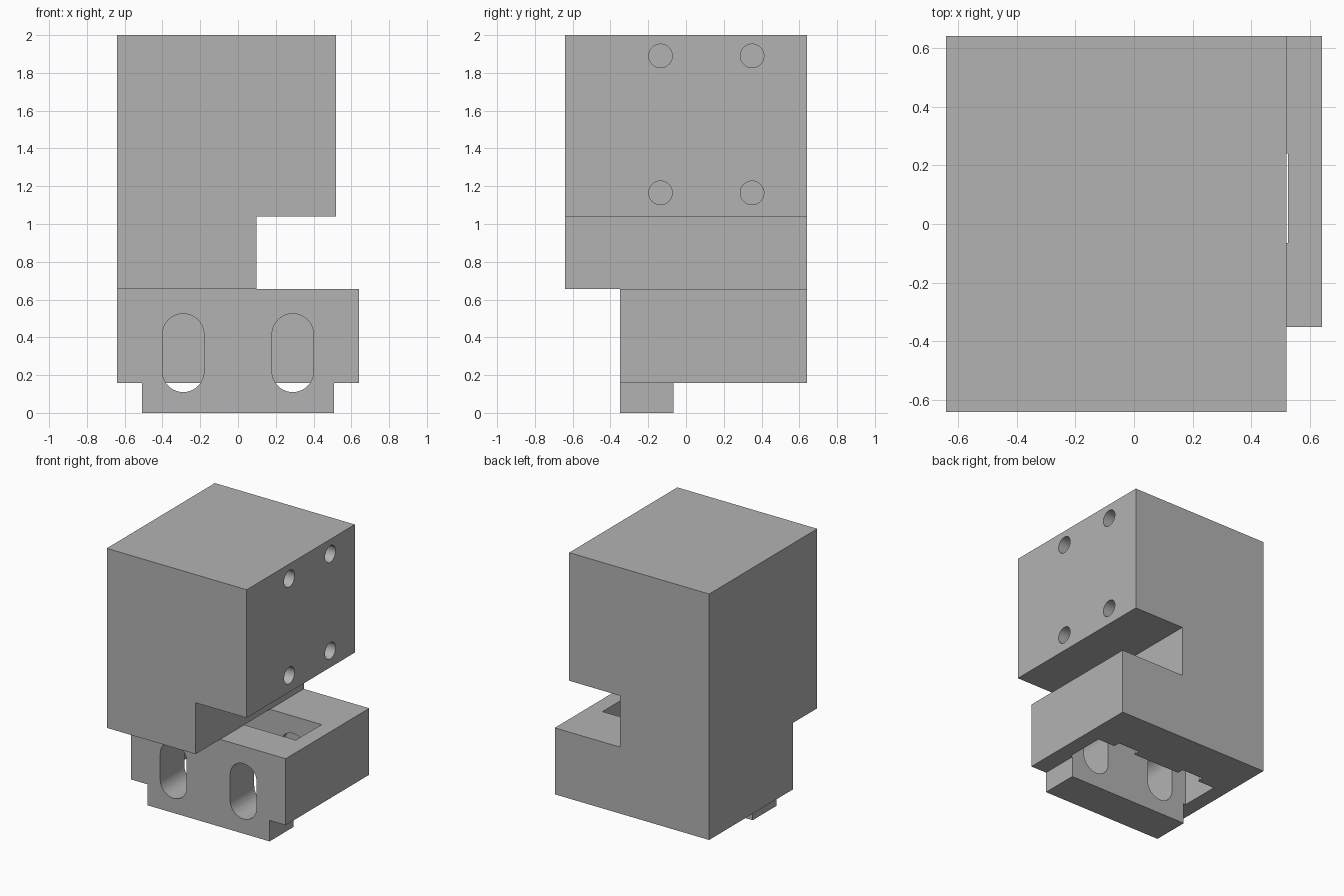
import bpy, bmesh, math
from mathutils import Vector

cube = bpy.data.objects.get("Cube")
if cube:
    bpy.data.objects.remove(cube, do_unlink=True)

grey = bpy.data.materials.new("plain grey")
grey.use_nodes = True
colour = (0.45, 0.45, 0.45, 1)
grey.diffuse_color = colour
grey.node_tree.nodes["Principled BSDF"].inputs["Base Color"].default_value = colour


def prism(name, points, direction):
    """Solid made by pushing a closed outline along a direction."""
    bm = bmesh.new()
    face = bm.faces.new([bm.verts.new(p) for p in points])
    new = bmesh.ops.extrude_face_region(bm, geom=[face])["geom"]
    moved = [g for g in new if isinstance(g, bmesh.types.BMVert)]
    bmesh.ops.translate(bm, vec=Vector(direction), verts=moved)
    bmesh.ops.recalc_face_normals(bm, faces=bm.faces)
    mesh = bpy.data.meshes.new(name)
    bm.to_mesh(mesh)
    bm.free()
    mesh.materials.append(grey)
    obj = bpy.data.objects.new(name, mesh)
    bpy.context.collection.objects.link(obj)
    return obj


def along_y(name, outline, y0, y1):
    return prism(name, [(x, y0, z) for x, z in outline], (0, y1 - y0, 0))


def box(name, x0, x1, y0, y1, z0, z1):
    return along_y(name, [(x0, z0), (x1, z0), (x1, z1), (x0, z1)], y0, y1)


def arc(cx, cz, r, start, end, steps):
    angles = [start + (end - start) * i / steps for i in range(steps + 1)]
    return [(cx + r * math.cos(a), cz + r * math.sin(a)) for a in angles]


def carve(obj, cutters):
    """Subtract each cutter and bake the result."""
    for cutter in cutters:
        cutter.hide_render = True
        mod = obj.modifiers.new("cut", "BOOLEAN")
        mod.operation = "DIFFERENCE"
        mod.solver = "EXACT"
        mod.object = cutter
    graph = bpy.context.evaluated_depsgraph_get()
    baked = bpy.data.meshes.new_from_object(obj.evaluated_get(graph))
    obj.modifiers.clear()
    obj.data = baked


# Main parts
deck, ledge = 0.655, 0.157
housing = along_y("housing", [(-0.64, deck), (0.097, deck), (0.097, 1.04),
                              (0.52, 1.04), (0.52, 2), (-0.64, 2)], -0.64, 0.64)
block = box("mounting_block", -0.64, 0.64, -0.35, 0.64, ledge, deck)
foot = box("foot_plate", -0.507, 0.507, -0.35, -0.065, 0, ledge)

# Blind screw holes in the side of the housing
holes = []
for y in (-0.135, 0.35):
    for z in (1.165, 1.89):
        ring = arc(y, z, 0.0625, 0, math.tau, 32)[:-1]
        holes.append(prism("screw_hole_cutter", [(0.22, a, b) for a, b in ring], (0.5, 0, 0)))
carve(housing, holes)

# Open pocket through the block, and two upright slots running into it
pocket = box("pocket_cutter", -0.525, 0.525, -0.065, 0.24, 0.05, 0.8)
slots = []
for x in (-0.29, 0.29):
    outline = arc(x, 0.415, 0.11, 0, math.pi, 20) + arc(x, 0.22, 0.11, math.pi, math.tau, 20)
    slots.append(along_y("slot_cutter", outline, -0.5, 0.29))
carve(block, [pocket] + slots)
carve(foot, slots)

for cutter in holes + slots + [pocket]:
    bpy.data.objects.remove(cutter, do_unlink=True)

# Smooth the round walls, keep the corners crisp
for obj in (housing, block, foot):
    bpy.ops.object.select_all(action="DESELECT")
    obj.select_set(True)
    bpy.context.view_layer.objects.active = obj
    bpy.ops.object.shade_smooth_by_angle(angle=math.radians(30))
